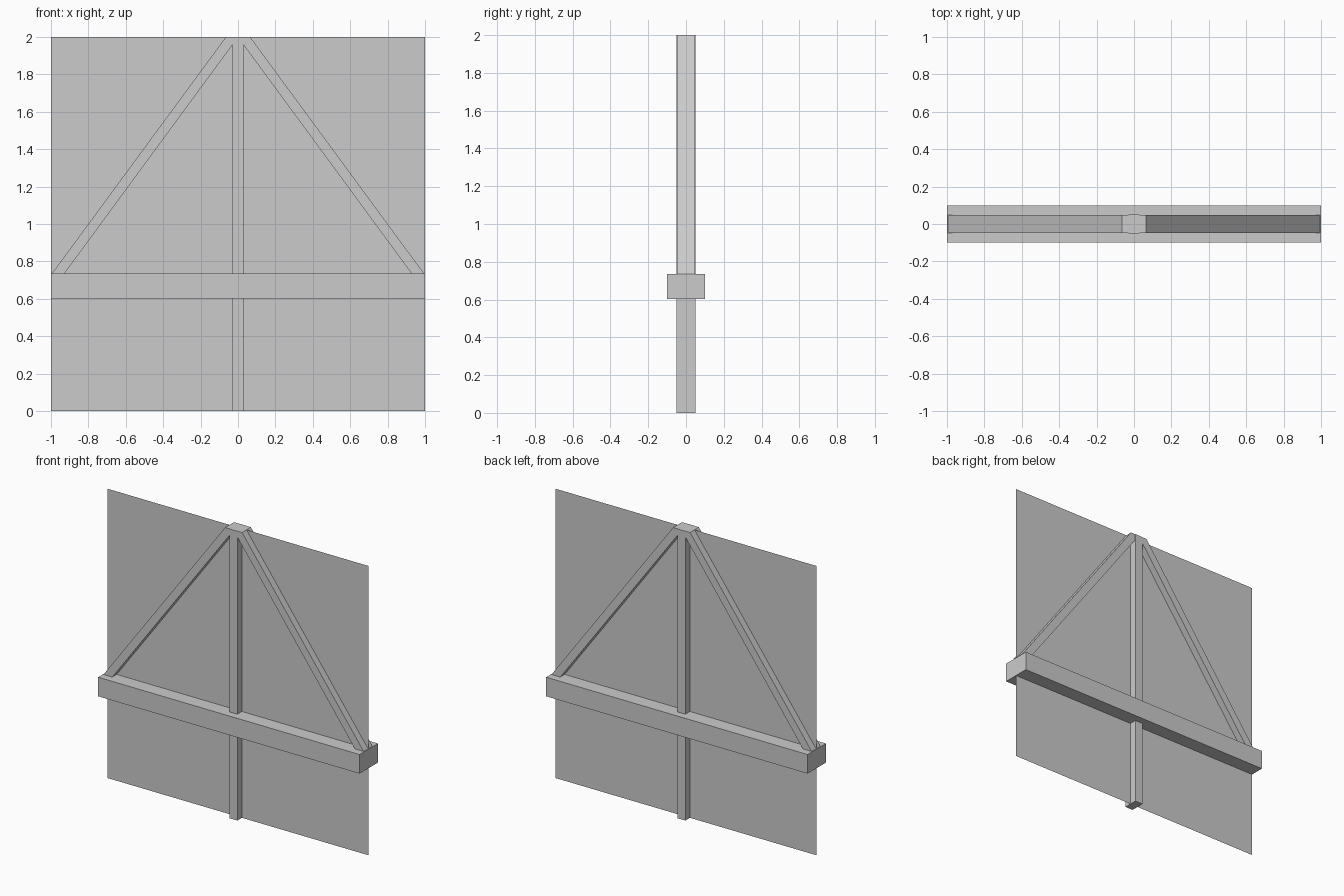
import bpy, bmesh

if "Cube" in bpy.data.objects:
    bpy.data.objects.remove(bpy.data.objects["Cube"])


def make_prism(name, outline, depth):
    """Extrude an (x, z) outline along y, centred on y = 0."""
    bm = bmesh.new()
    face = bm.faces.new([bm.verts.new((x, -depth / 2, z)) for x, z in outline])
    if depth > 0:
        ext = bmesh.ops.extrude_face_region(bm, geom=[face])
        verts = [g for g in ext["geom"] if isinstance(g, bmesh.types.BMVert)]
        bmesh.ops.translate(bm, verts=verts, vec=(0, depth, 0))
        bmesh.ops.recalc_face_normals(bm, faces=bm.faces)
    mesh = bpy.data.meshes.new(name)
    bm.to_mesh(mesh)
    bm.free()
    obj = bpy.data.objects.new(name, mesh)
    bpy.context.collection.objects.link(obj)
    return obj


def rect(half_width, z0, z1):
    return [(-half_width, z0), (half_width, z0), (half_width, z1), (-half_width, z1)]


# Thin wall panel
make_prism("wall_panel", rect(1.0, 0, 2.0), 0)

# Centre post and horizontal beam
make_prism("centre_post", rect(0.03, 0, 2.0), 0.1)
make_prism("cross_beam", rect(1.0, 0.603, 0.735), 0.2)

# Diagonal braces, mitred against the post, the top and the beam
brace = [(0.995, 0.735), (0.065, 2.0), (0.03, 2.0), (0.03, 1.957), (0.928, 0.735)]
for side, sign in (("right", 1), ("left", -1)):
    make_prism("brace_" + side, [(sign * x, z) for x, z in brace], 0.096)
